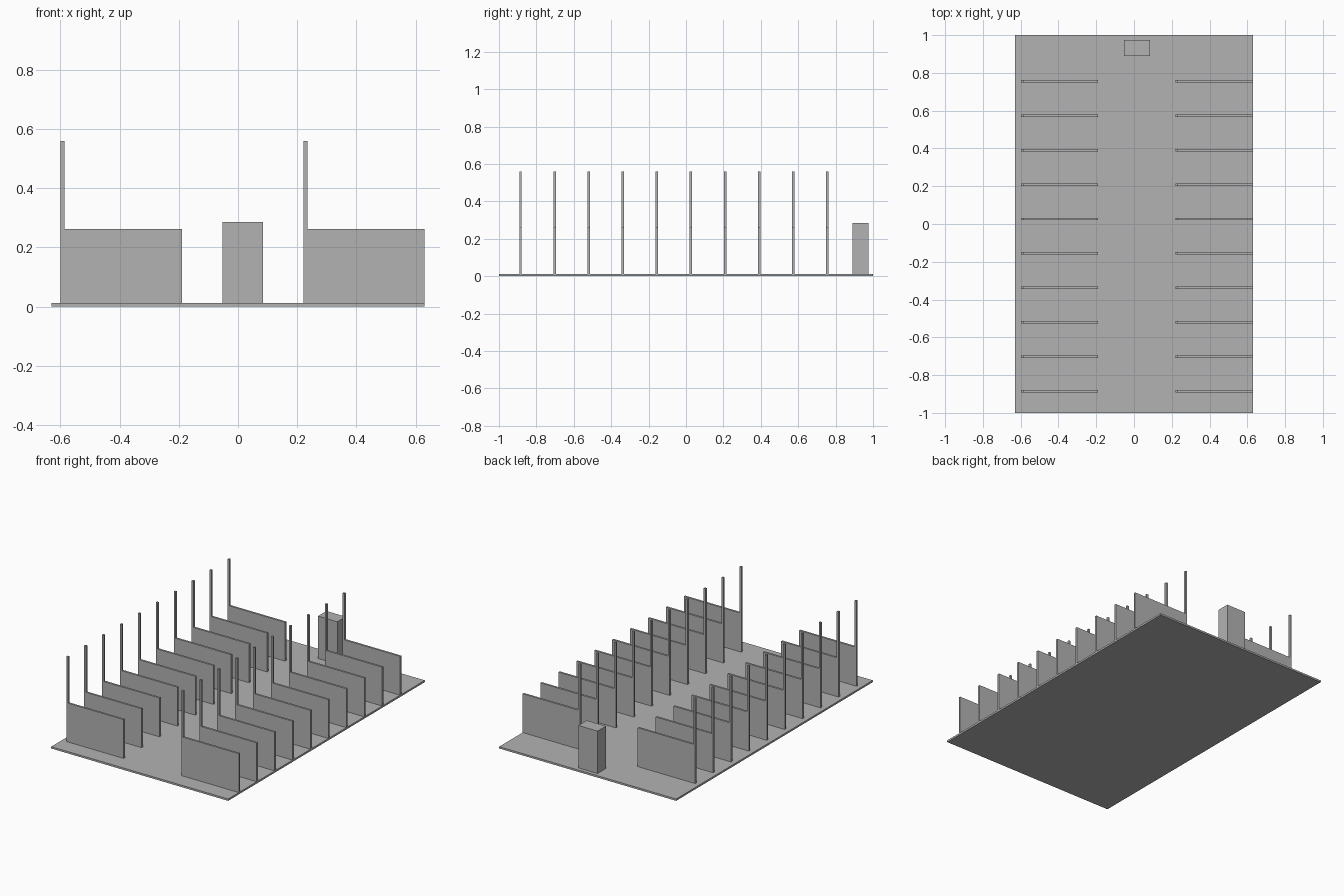
import bpy
import bmesh
from mathutils import Vector

cube = bpy.data.objects.get("Cube")
if cube:
    bpy.data.objects.remove(cube, do_unlink=True)

grey = bpy.data.materials.new("plain grey")
grey.use_nodes = True
colour = (0.45, 0.45, 0.45, 1)
grey.diffuse_color = colour
grey.node_tree.nodes["Principled BSDF"].inputs["Base Color"].default_value = colour

FLOOR = 0.012       # floor slab thickness
THICK = 0.013       # divider and post thickness
ROWS, FIRST, STEP = 10, -0.885, 0.1823


def extrude_profile(name, points, direction):
    """Solid made by sweeping a flat outline along a direction."""
    bm = bmesh.new()
    face = bm.faces.new([bm.verts.new(p) for p in points])
    swept = bmesh.ops.extrude_face_region(bm, geom=[face])
    verts = [g for g in swept["geom"] if isinstance(g, bmesh.types.BMVert)]
    bmesh.ops.translate(bm, verts=verts, vec=Vector(direction))
    bmesh.ops.recalc_face_normals(bm, faces=bm.faces)
    mesh = bpy.data.meshes.new(name)
    bm.to_mesh(mesh)
    bm.free()
    mesh.materials.append(grey)
    obj = bpy.data.objects.new(name, mesh)
    bpy.context.collection.objects.link(obj)
    return obj


def block(name, x0, x1, y0, y1, z0, z1):
    outline = [(x0, y0, z0), (x1, y0, z0), (x1, y1, z0), (x0, y1, z0)]
    return extrude_profile(name, outline, (0, 0, z1 - z0))


# Floor and the pedestal at the back
block("floor", -0.63, 0.63, -1, 1, 0, FLOOR)
block("pedestal", -0.053, 0.084, 0.89, 0.975, FLOOR, 0.285)

# Two columns of dividers, each a low panel with a tall post at its -x end
for side, x in (("right", -0.599), ("left", 0.221)):
    for row in range(ROWS):
        y = FIRST + row * STEP - THICK / 2
        outline = [(0, FLOOR), (0.409, FLOOR), (0.409, 0.262),
                   (THICK, 0.262), (THICK, 0.56), (0, 0.56)]
        extrude_profile(f"{side}_divider_{row + 1}",
                        [(x + px, y, pz) for px, pz in outline],
                        (0, THICK, 0))
